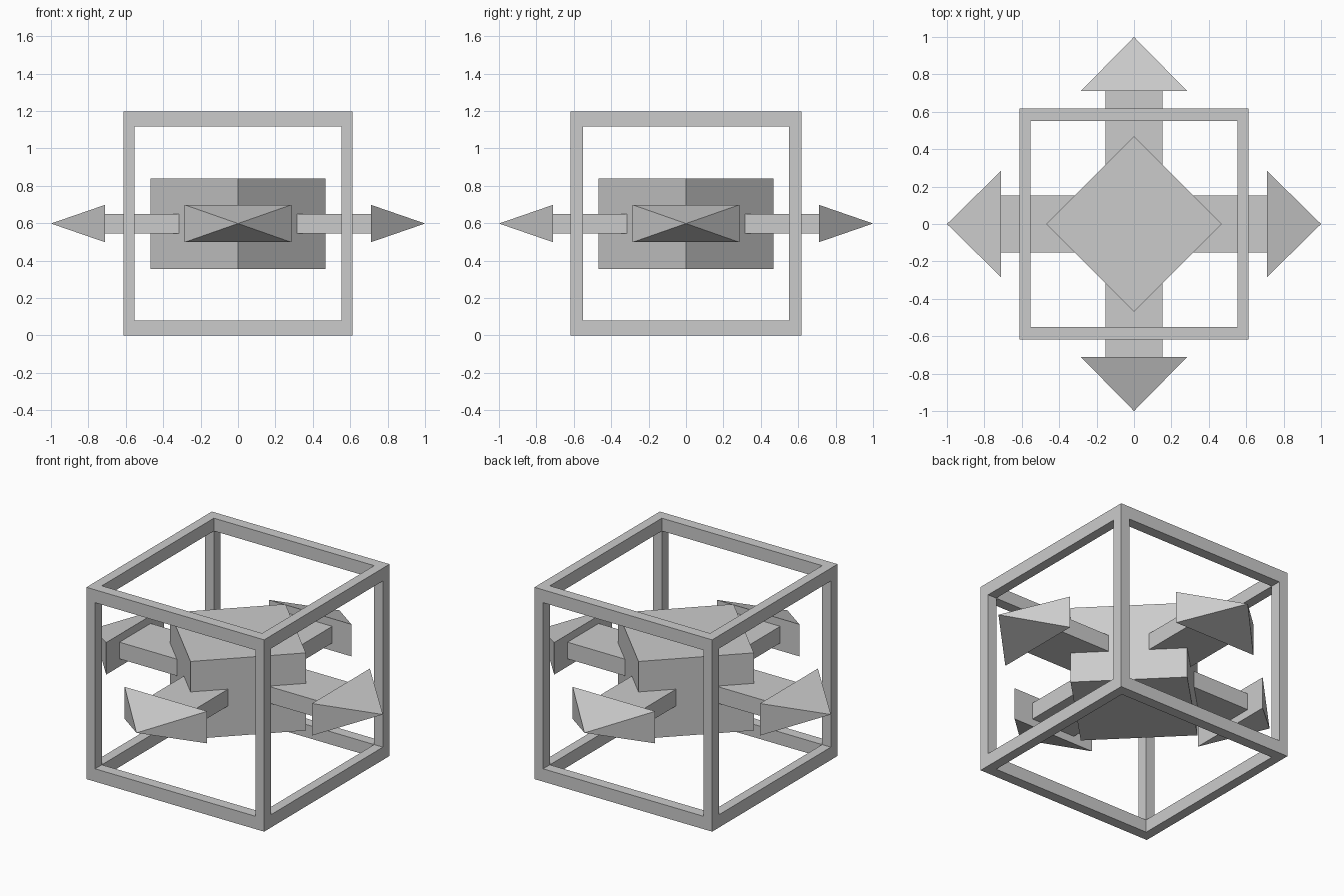
import bpy, bmesh
from math import radians, sqrt
from mathutils import Matrix
from itertools import product

if "Cube" in bpy.data.objects:
    bpy.data.objects.remove(bpy.data.objects["Cube"])

MID = 0.598


def finish(name, bm):
    bmesh.ops.recalc_face_normals(bm, faces=bm.faces)
    mesh = bpy.data.meshes.new(name)
    bm.to_mesh(mesh)
    bm.free()
    obj = bpy.data.objects.new(name, mesh)
    bpy.context.collection.objects.link(obj)
    return obj


# Open cube frame: a 3x3x3 cell grid keeping only the edge and corner cells
cuts = [(-0.613, -0.553, 0.553, 0.613),
        (-0.618, -0.552, 0.552, 0.618),
        (0.0, 0.08, 1.116, 1.196)]


def solid(cell):
    return all(0 <= c <= 2 for c in cell) and sum(c != 1 for c in cell) >= 2


bm = bmesh.new()
for cell in filter(solid, product(range(3), repeat=3)):
    for axis, side in product(range(3), (0, 1)):
        neighbour = list(cell)
        neighbour[axis] += 2 * side - 1
        if solid(neighbour):
            continue
        u, v = (axis + 1) % 3, (axis + 2) % 3
        corners = []
        for du, dv in ((0, 0), (1, 0), (1, 1), (0, 1)):
            p = [0, 0, 0]
            p[axis] = cuts[axis][cell[axis] + side]
            p[u] = cuts[u][cell[u] + du]
            p[v] = cuts[v][cell[v] + dv]
            corners.append(bm.verts.new(p))
        bm.faces.new(corners)
bmesh.ops.remove_doubles(bm, verts=bm.verts, dist=0.0001)
bmesh.ops.recalc_face_normals(bm, faces=bm.faces)
bmesh.ops.dissolve_limit(bm, angle_limit=radians(1), verts=bm.verts, edges=bm.edges)
finish("cube_frame", bm)

# Core block: four-sided prism with its corners on the axes
bm = bmesh.new()
bmesh.ops.create_cube(bm, size=1, matrix=Matrix.Translation((0, 0, MID))
                      @ Matrix.Rotation(radians(45), 4, 'Z')
                      @ Matrix.Diagonal((0.468 * sqrt(2), 0.468 * sqrt(2), 0.484, 1)))
finish("core_block", bm)

# Four arrows: flat shaft with a pyramid head
for i, side in enumerate(("right", "back", "left", "front")):
    turn = Matrix.Translation((0, 0, MID)) @ Matrix.Rotation(radians(90 * i), 4, 'Z')
    bm = bmesh.new()
    start, neck = 0.3, 0.71
    bmesh.ops.create_cube(bm, size=1, matrix=turn
                          @ Matrix.Translation(((start + neck) / 2, 0, 0))
                          @ Matrix.Diagonal((neck - start, 0.306, 0.104, 1)))
    finish(side + "_arrow_shaft", bm)

    bm = bmesh.new()
    base = [bm.verts.new(turn @ Matrix.Translation((neck, y, z)).to_translation())
            for y, z in ((-0.285, -0.1), (0.285, -0.1), (0.285, 0.1), (-0.285, 0.1))]
    tip = bm.verts.new(turn @ Matrix.Translation((1, 0, 0)).to_translation())
    bm.faces.new(base)
    for a, b in zip(base, base[1:] + base[:1]):
        bm.faces.new((a, b, tip))
    finish(side + "_arrow_head", bm)
